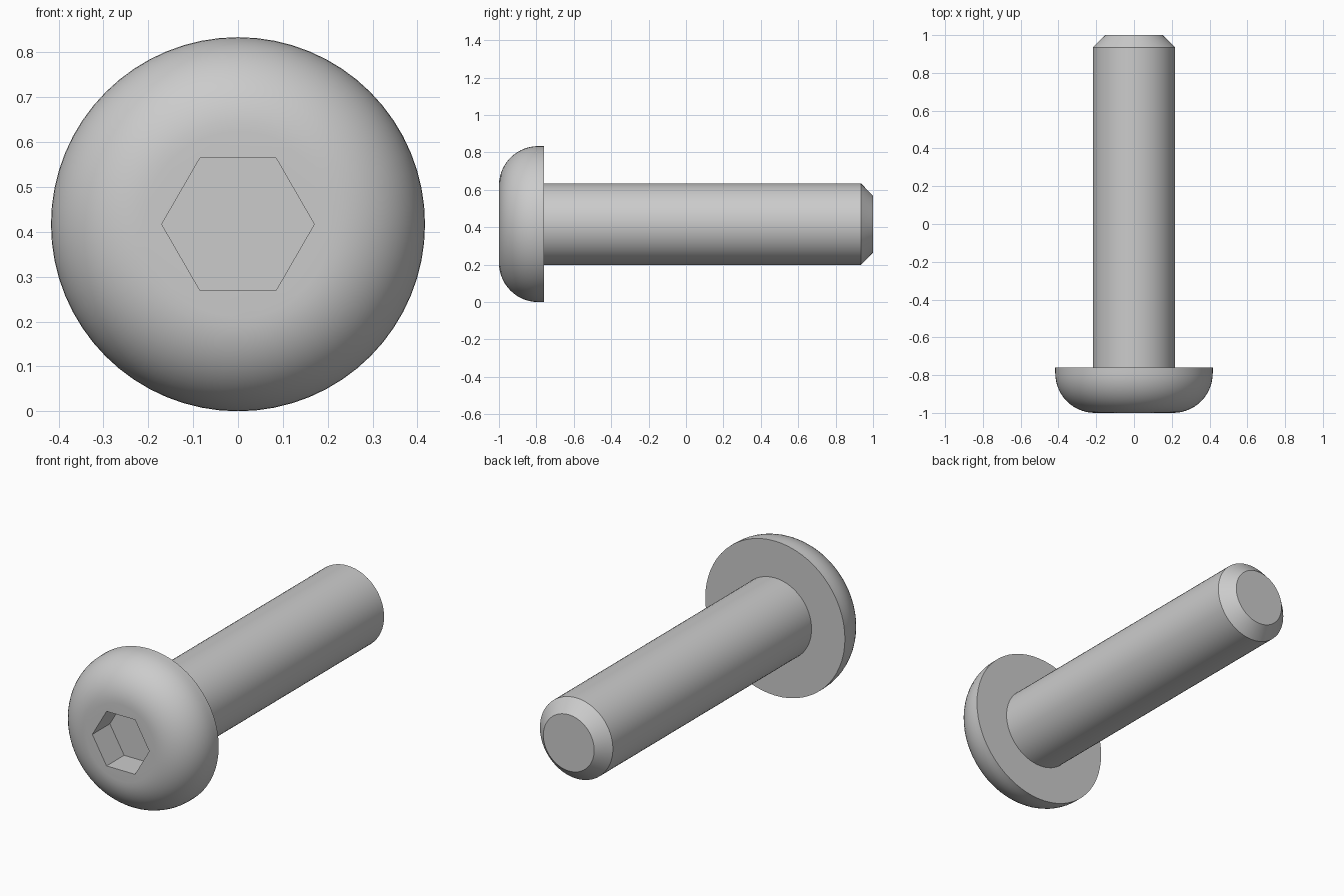
import bpy, bmesh, math

cube = bpy.data.objects.get("Cube")
if cube:
    bpy.data.objects.remove(cube, do_unlink=True)

HEAD_R, SHANK_R, END_R = 0.417, 0.218, 0.152
HEAD_BACK, CHAMFER_Y = -0.76, 0.935
FILLET = 0.21
SOCKET_R, SOCKET_DEPTH = 0.17, 0.15

steel = bpy.data.materials.new("grey steel")
steel.use_nodes = True
colour = (0.6, 0.6, 0.6, 1)
steel.diffuse_color = colour
steel.node_tree.nodes["Principled BSDF"].inputs["Base Color"].default_value = colour


def lathe(name, profile, sides):
    """Turn (radius, y) points about the y axis and cap both ends."""
    bm = bmesh.new()
    rings = []
    for r, y in profile:
        angles = [2 * math.pi * i / sides for i in range(sides)]
        rings.append([bm.verts.new((r * math.cos(a), y, HEAD_R + r * math.sin(a)))
                      for a in angles])
    for a, b in zip(rings, rings[1:]):
        for i in range(sides):
            j = (i + 1) % sides
            bm.faces.new((a[i], a[j], b[j], b[i]))
    bm.faces.new(rings[0])
    bm.faces.new(rings[-1])
    bmesh.ops.recalc_face_normals(bm, faces=bm.faces)
    mesh = bpy.data.meshes.new(name)
    bm.to_mesh(mesh)
    bm.free()
    mesh.materials.append(steel)
    obj = bpy.data.objects.new(name, mesh)
    bpy.context.collection.objects.link(obj)
    return obj


def activate(obj):
    bpy.ops.object.select_all(action='DESELECT')
    obj.select_set(True)
    bpy.context.view_layer.objects.active = obj


# Button head: flat front, rounded shoulder, short straight rim
steps = 14
arc = [math.pi / 2 * i / steps for i in range(steps + 1)]
profile = [(HEAD_R - FILLET + FILLET * math.sin(a), -1 + FILLET * (1 - math.cos(a)))
           for a in arc]
head = lathe("button_head", profile + [(HEAD_R, HEAD_BACK)], 64)

# Hexagonal socket cut into the front of the head
cutter = lathe("socket_cutter", [(SOCKET_R, -1.1), (SOCKET_R, -1 + SOCKET_DEPTH)], 6)
cutter.hide_render = True
cut = head.modifiers.new("hex socket", 'BOOLEAN')
cut.operation = 'DIFFERENCE'
cut.solver = 'EXACT'
cut.object = cutter
activate(head)
bpy.ops.object.modifier_apply(modifier=cut.name)
bpy.data.objects.remove(cutter, do_unlink=True)

# Plain shank with a chamfered tip
shank = lathe("shank", [(SHANK_R, HEAD_BACK - 0.02), (SHANK_R, CHAMFER_Y), (END_R, 1)], 64)

for part in (head, shank):
    activate(part)
    bpy.ops.object.shade_smooth_by_angle(angle=math.radians(30))
